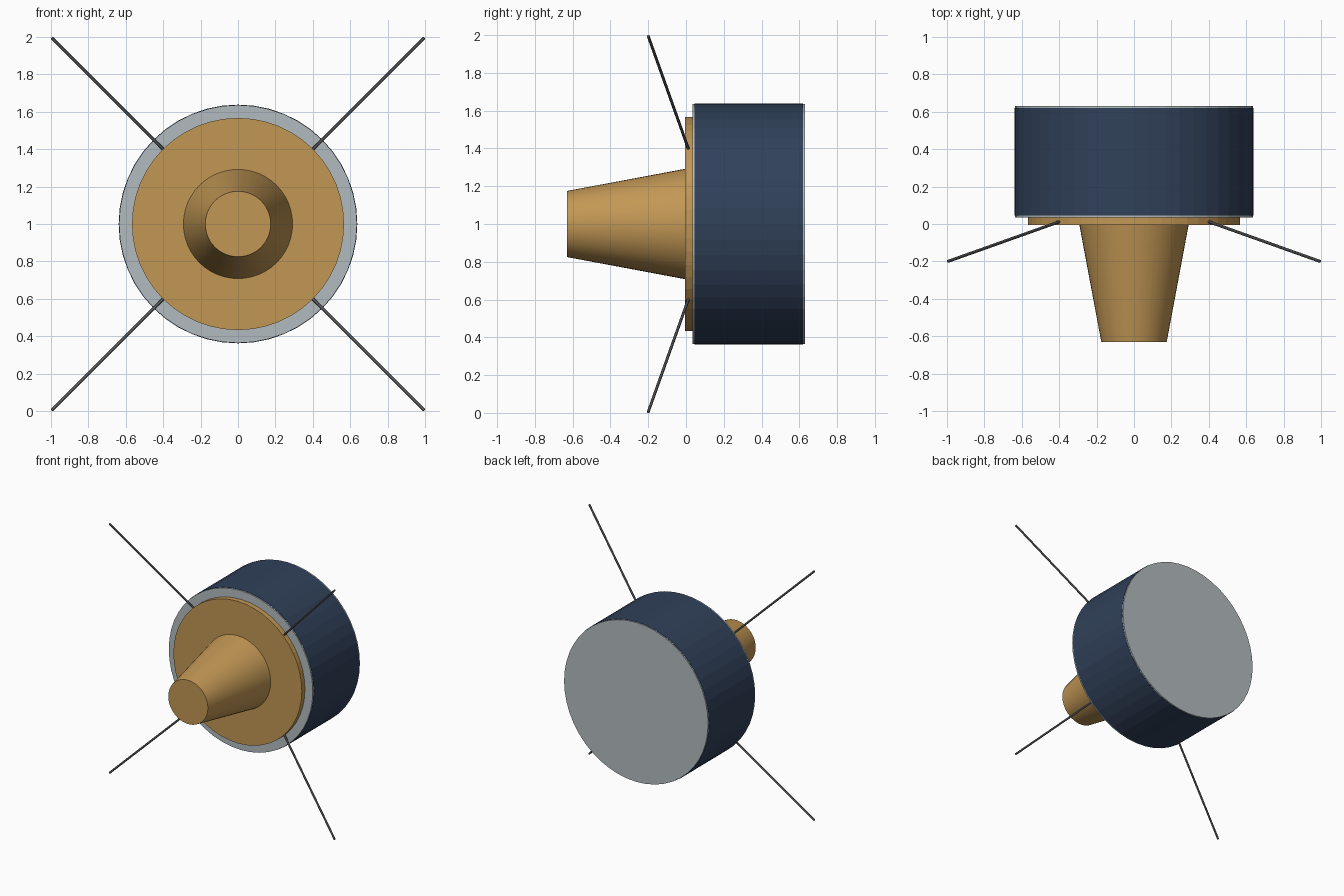
import bpy
import math
from mathutils import Vector

cube = bpy.data.objects.get("Cube")
if cube:
    bpy.data.objects.remove(cube, do_unlink=True)


def material(name, rgb):
    mat = bpy.data.materials.new(name)
    mat.use_nodes = True
    mat.diffuse_color = (*rgb, 1)
    mat.node_tree.nodes["Principled BSDF"].inputs["Base Color"].default_value = (*rgb, 1)
    return mat


gold = material("gold foil", (0.54, 0.31, 0.09))
navy = material("solar navy", (0.03, 0.053, 0.102))
silver = material("pale silver", (0.45, 0.50, 0.52))
steel = material("antenna steel", (0.16, 0.16, 0.17))


def rod(name, start, end, r_start, r_end, sides, mat, smooth=True):
    """Straight round bar or cone between two points."""
    start, end = Vector(start), Vector(end)
    axis = end - start
    bpy.ops.mesh.primitive_cone_add(vertices=sides, radius1=r_start, radius2=r_end,
                                    depth=axis.length, location=(start + end) / 2)
    obj = bpy.context.object
    obj.name = name
    obj.rotation_euler = axis.to_track_quat("Z", "Y").to_euler()
    obj.data.materials.append(mat)
    if smooth:
        bpy.ops.object.shade_smooth_by_angle(angle=math.radians(30))
    return obj


# Drum body with a thin end plate on each face
rod("drum_body", (0, 0.045, 1), (0, 0.62, 1), 0.638, 0.638, 48, navy, False)
rod("front_plate", (0, 0.035, 1), (0, 0.045, 1), 0.636, 0.636, 48, silver, False)
rod("back_plate", (0, 0.62, 1), (0, 0.63, 1), 0.636, 0.636, 48, silver, False)

# Front flange and tapered nozzle
rod("flange", (0, -0.005, 1), (0, 0.036, 1), 0.567, 0.567, 48, gold, False)
rod("nozzle", (0, -0.005, 1), (0, -0.63, 1), 0.292, 0.175, 48, gold)

# Four whip antennas splayed forward
for side, x in (("left", 1), ("right", -1)):
    for level, z in (("upper", 1), ("lower", -1)):
        rod(f"{level}_{side}_antenna", (0.4 * x, 0.012, 1 + 0.4 * z),
            (0.995 * x, -0.2, 1 + 0.995 * z), 0.008, 0.008, 8, steel)
